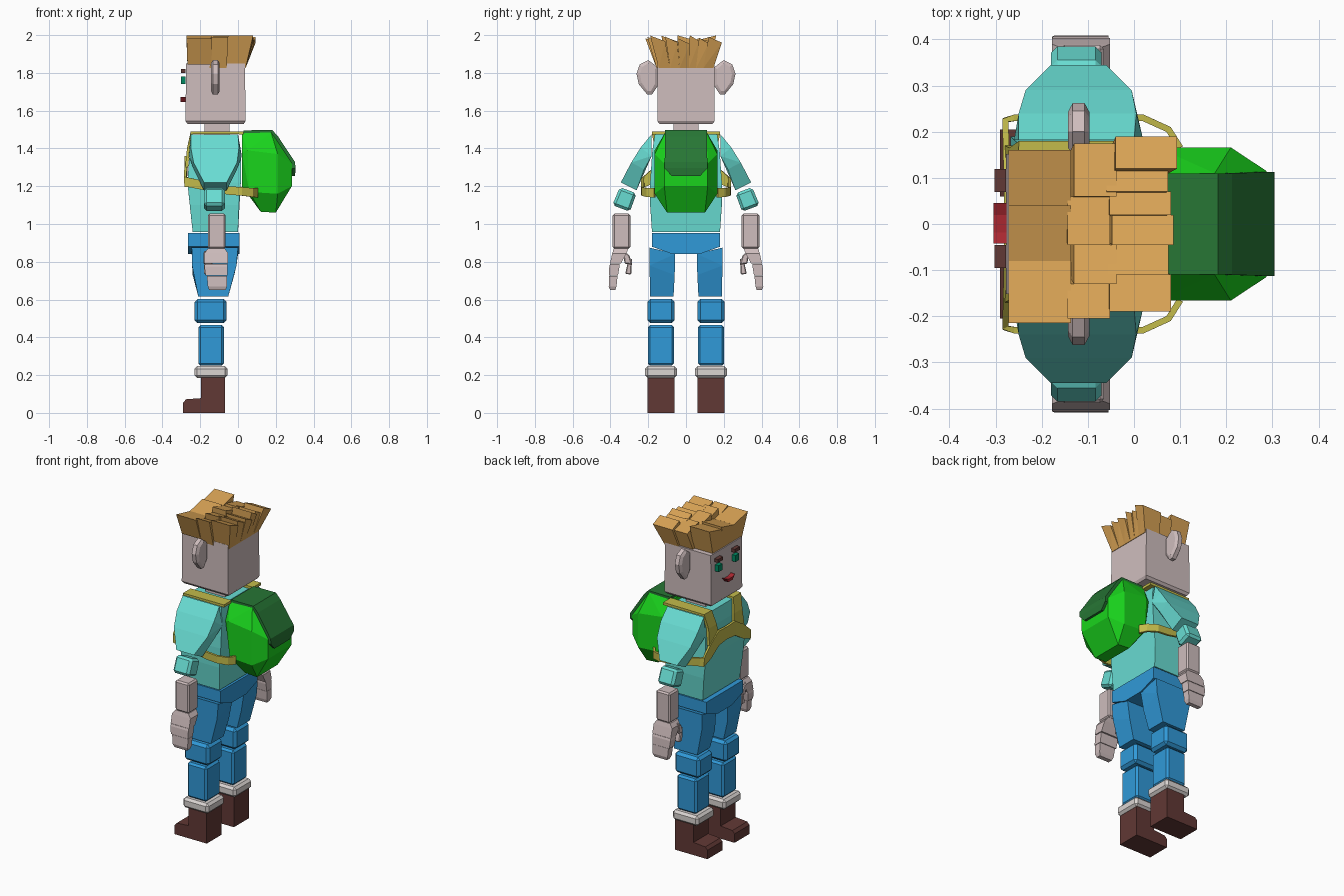
import bpy, bmesh, random
from mathutils import Vector

if "Cube" in bpy.data.objects:
    bpy.data.objects.remove(bpy.data.objects["Cube"])

random.seed(4)


def mat(name, r, g, b):
    m = bpy.data.materials.new(name)
    m.diffuse_color = (r, g, b, 1)
    m.use_nodes = True
    m.node_tree.nodes["Principled BSDF"].inputs["Base Color"].default_value = m.diffuse_color
    return m


SKIN = mat("skin", 0.62, 0.51, 0.51)
HAIR = mat("hair", 0.68, 0.36, 0.09)
TEAL = mat("shirt", 0.14, 0.72, 0.65)
BLUE = mat("trousers", 0.03, 0.32, 0.69)
BOOT = mat("boots", 0.12, 0.04, 0.035)
WHITE = mat("cuffs", 0.70, 0.66, 0.64)
GREEN = mat("pack", 0.01, 0.66, 0.012)
DARK = mat("pack_flap", 0.02, 0.18, 0.035)
STRAP = mat("strap", 0.55, 0.5, 0.07)
RED = mat("mouth", 0.4, 0.02, 0.03)
EYE = mat("eye", 0.0, 0.25, 0.12)


def finish(name, bm, m, mirror=False):
    bmesh.ops.recalc_face_normals(bm, faces=bm.faces)
    me = bpy.data.meshes.new(name)
    bm.to_mesh(me)
    bm.free()
    me.materials.append(m)
    ob = bpy.data.objects.new(name, me)
    bpy.context.collection.objects.link(ob)
    if mirror:
        mod = ob.modifiers.new("mirror", 'MIRROR')
        mod.use_axis = (False, True, False)
        mod.use_mirror_merge = False
    return ob


def hull(name, pts, m, mirror=False, bevel=0):
    """Faceted solid around a handful of corner points."""
    bm = bmesh.new()
    for p in pts:
        bm.verts.new(p)
    r = bmesh.ops.convex_hull(bm, input=bm.verts[:])
    loose = [v for v in bm.verts if not v.link_faces]
    bmesh.ops.delete(bm, geom=loose, context='VERTS')
    bmesh.ops.dissolve_limit(bm, angle_limit=0.03, verts=bm.verts[:], edges=bm.edges[:])
    if bevel:
        bmesh.ops.bevel(bm, geom=bm.edges[:], offset=bevel, segments=1, affect='EDGES')
    return finish(name, bm, m, mirror)


def loft(name, secs, m, mirror=False, bevel=0):
    """Rectangular sections (z, x0, x1, y0, y1) stacked into a convex block."""
    pts = [(x, y, z) for z, x0, x1, y0, y1 in secs for x in (x0, x1) for y in (y0, y1)]
    return hull(name, pts, m, mirror, bevel)


def box(name, x, y, z, m, mirror=False, bevel=0):
    return loft(name, [(zz, *x, *y) for zz in z], m, mirror, bevel)


def prism(name, outline, axis, a, b, m, mirror=False):
    """Flat outline extruded along x or y (may be concave)."""
    bm = bmesh.new()
    pos = (lambda u, v: (a, u, v)) if axis == 'x' else (lambda u, v: (u, a, v))
    f = bm.faces.new([bm.verts.new(pos(u, v)) for u, v in outline])
    ext = bmesh.ops.extrude_face_region(bm, geom=[f])
    d = Vector((b - a, 0, 0)) if axis == 'x' else Vector((0, b - a, 0))
    bmesh.ops.translate(bm, vec=d, verts=[v for v in ext['geom'] if isinstance(v, bmesh.types.BMVert)])
    return finish(name, bm, m, mirror)


def ribbon(name, pairs, m, thick=0.015, mirror=False):
    """Strap through pairs of edge points, given thickness."""
    bm = bmesh.new()
    rows = [(bm.verts.new(p), bm.verts.new(q)) for p, q in pairs]
    for (a, b), (c, d) in zip(rows, rows[1:]):
        bm.faces.new((a, b, d, c))
    ob = finish(name, bm, m, mirror)
    s = ob.modifiers.new("thickness", 'SOLIDIFY')
    s.thickness, s.offset = thick, 0
    return ob


# Head and neck
loft("head", [(1.53, -.268, .03, -.14, .14), (1.545, -.278, .04, -.152, .152),
              (1.85, -.275, .037, -.152, .152)], SKIN)
box("neck", (-.178, -.045), (-.065, .065), (1.46, 1.54), SKIN)

# Ears: faceted discs, thinner at the faces
ear = [(.15, 1.83), (.2, 1.868), (.245, 1.845), (.262, 1.795), (.25, 1.74), (.205, 1.685), (.18, 1.685), (.15, 1.73)]
inner = [(.2 + (y - .2) * .7, 1.78 + (z - 1.78) * .8) for y, z in ear]
hull("ear", [(x, y, z) for x in (-.133, -.107) for y, z in ear]
     + [(x, y, z) for x in (-.143, -.097) for y, z in inner], SKIN, True)

# Face
for s, y in (("left", -.07), ("right", .094)):
    box("eyebrow_" + s, (-.302, -.278), (y - .025, y + .025), (1.80, 1.82), BOOT)
    box("eye_" + s, (-.302, -.278), (y - .018, y + .018), (1.74, 1.78), EYE)
prism("mouth", [(-.042, 1.672), (-.02, 1.645), (.022, 1.645), (.045, 1.672), (.02, 1.662), (-.018, 1.662)],
      'x', -.305, -.276, RED)

# Hair: three rows of flaring tufts
rows = [((-.272, -.137), (-.268, -.14), (-.215, -.08, .04, .16)),
        ((-.137, -.045), (-.15, -.06), (-.205, -.13, -.045, .06, .175)),
        ((-.048, .085), (-.06, .04), (-.19, -.11, -.045, .02, .07, .12, .19))]
for (x0, x1), (bx0, bx1), ys in rows:
    for y0, y1 in zip(ys, ys[1:]):
        j = random.uniform(-.012, .012)
        z = random.uniform(1.965, 1.985)
        tilt = .015 * random.choice((-1, 1))
        k = .76
        pts = [(x, y, 1.825 if x0 > -.2 else 1.845) for x in (bx0, bx1) for y in (y0 * k, y1 * k)]
        pts += [(x + j * (x0 > -.2), y, z + t) for x in (x0, x1) for y, t in ((y0, tilt), (y1, -tilt))]
        hull("hair_tuft", pts, HAIR)

# Torso
loft("torso", [(.957, -.24, 0, -.18, .18), (1.1, -.255, .005, -.19, .19), (1.22, -.268, .015, -.19, .19),
               (1.39, -.255, .015, -.178, .178), (1.475, -.24, 0, -.165, .165)], TEAL)

# Sleeves: shoulder block and rolled cuff
hull("upper_sleeve", [(x, y, z) for y, z, x0, x1 in
     [(.182, 1.475, -.25, 0), (.182, 1.36, -.26, .02), (.24, 1.405, -.25, .005), (.29, 1.325, -.235, -.005),
      (.222, 1.29, -.235, -.005), (.345, 1.22, -.18, -.06), (.262, 1.178, -.18, -.06)]
     for x in (x0, x1)], TEAL, True)
hull("sleeve_cuff", [(x, y, z) for x in (-.18, -.07) for y, z in
     [(.262, 1.162), (.35, 1.195), (.39, 1.1), (.297, 1.065)]], TEAL, True, .014)

# Forearms, hands and thumbs
box("forearm", (-.16, -.065), (.295, .388), (.87, 1.055), SKIN, True, .009)
loft("palm", [(.87, -.16, -.07, .305, .383), (.845, -.178, -.052, .315, .39),
              (.79, -.178, -.052, .345, .403)], SKIN, True)
loft("finger_base", [(.788, -.175, -.055, .352, .402), (.775, -.178, -.055, .352, .406),
                     (.728, -.172, -.056, .36, .409)], SKIN, True)
loft("finger_tips", [(.726, -.165, -.057, .362, .407), (.67, -.16, -.058, .368, .409),
                     (.65, -.152, -.066, .375, .402)], SKIN, True)
hull("thumb_base", [(x, y, z) for x in (-.182, -.135) for y, z in
     [(.3, .835), (.335, .86), (.325, .79), (.285, .785)]], SKIN, True, .005)
hull("thumb_tip", [(x, y, z) for x in (-.18, -.14) for y, z in
     [(.285, .82), (.31, .79), (.322, .735), (.29, .733)]], SKIN, True, .005)

# Trousers
prism("hips", [(-.18, .952), (.18, .952), (.18, .88), (.07, .84), (-.07, .84), (-.18, .88)], 'x', -.265, .008, BLUE)
hull("thigh", [(x, y, z) for y, z, x0, x1 in
     [(.193, .875, -.245, 0), (.057, .842, -.245, 0), (.193, .78, -.243, -.008), (.06, .73, -.24, -.02),
      (.19, .615, -.21, -.052), (.066, .615, -.21, -.052)] for x in (x0, x1)], BLUE, True)
box("knee", (-.23, -.06), (.06, .205), (.475, .603), BLUE, True, .016)
box("shin", (-.21, -.075), (.063, .202), (.25, .465), BLUE, True, .012)

# Boots
box("boot_cuff", (-.23, -.055), (.048, .217), (.185, .247), WHITE, True, .014)
prism("boot", [(-.29, 0), (-.07, 0), (-.07, .19), (-.195, .19), (-.195, .078), (-.275, .072), (-.29, .055)],
      'y', .06, .205, BOOT, True)

# Backpack
half = [(.02, .11, 1.48), (.175, .11, 1.485), (.2, .11, 1.45), (.287, .115, 1.32), (.285, .115, 1.2),
        (.2, .1, 1.06), (.12, .1, 1.065), (.02, .12, 1.2), (.02, .15, 1.38),
        (.05, .166, 1.39), (.21, .166, 1.37), (.06, .166, 1.17), (.21, .166, 1.16)]
hull("backpack", half + [(x, -y, z) for x, y, z in half], GREEN)
ribbon("backpack_flap", [((x, -y, z), (x, y, z)) for x, y, z in
       [(.03, .11, 1.487), (.178, .11, 1.489), (.205, .11, 1.458), (.293, .113, 1.325),
        (.296, .113, 1.295), (.293, .075, 1.255)]], DARK, .018)

# Straps: over the shoulders, across the chest, round the sides
ribbon("shoulder_strap", [((x, yi, z), (x, yo, z)) for x, yi, yo, z in
       [(.03, .105, .18, 1.483), (-.245, .105, .18, 1.483), (-.262, .085, .165, 1.4), (-.272, .07, .17, 1.3)]],
       STRAP, .016, True)
ribbon("side_strap", [((x, y, z0), (x, y, z1)) for x, y, z0, z1 in
       [(-.275, 0, 1.28, 1.355), (-.275, .08, 1.27, 1.36), (-.277, .16, 1.22, 1.31), (-.279, .225, 1.195, 1.25),
        (-.26, .23, 1.195, 1.245), (-.05, .23, 1.155, 1.2), (.02, .23, 1.15, 1.195), (.075, .205, 1.143, 1.19),
        (.1, .165, 1.14, 1.19)]], STRAP, .014, True)
